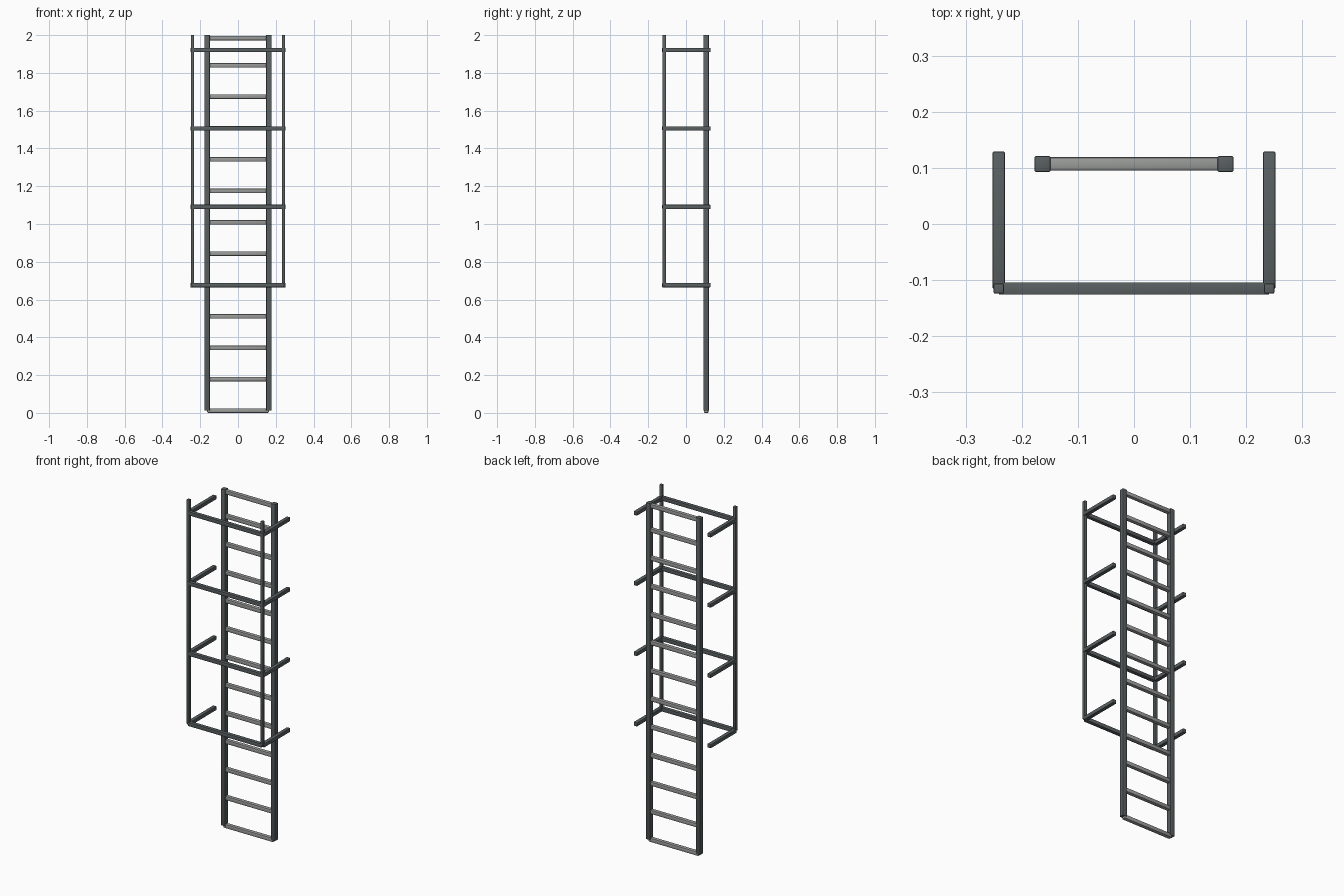
import bpy
from mathutils import Vector

cube = bpy.data.objects.get("Cube")
if cube:
    bpy.data.objects.remove(cube, do_unlink=True)


def material(name, color):
    mat = bpy.data.materials.new(name)
    mat.use_nodes = True
    mat.diffuse_color = color
    mat.node_tree.nodes["Principled BSDF"].inputs["Base Color"].default_value = color
    return mat


dark_steel = material("dark steel", (0.10, 0.115, 0.12, 1))
light_steel = material("light steel", (0.32, 0.33, 0.32, 1))


def bar(name, start, end, width, mat, bevel):
    """Square bar with softened edges between two points."""
    a, b = Vector(start), Vector(end)
    size = [max(abs(d), width) for d in b - a]
    bpy.ops.mesh.primitive_cube_add(size=1, location=(a + b) / 2)
    ob = bpy.context.object
    ob.name = name
    ob.scale = size
    bpy.ops.object.transform_apply(location=False, rotation=False, scale=True)
    soft = ob.modifiers.new("soft edges", "BEVEL")
    soft.width = bevel
    soft.segments = 2
    bpy.ops.object.modifier_apply(modifier=soft.name)
    bpy.ops.object.shade_smooth_by_angle()
    ob.data.materials.append(mat)
    return ob


LADDER_Y, RAIL_X = 0.107, 0.163
CAGE_X, CAGE_Y, BACK_Y = 0.241, -0.115, 0.129

# Ladder rails and cage uprights
for side, s in (("left", 1), ("right", -1)):
    bar(side + "_rail", (s * RAIL_X, LADDER_Y, 0.012),
        (s * RAIL_X, LADDER_Y, 2), 0.028, dark_steel, 0.002)
    bar(side + "_cage_upright", (s * CAGE_X, CAGE_Y, 0.675),
        (s * CAGE_X, CAGE_Y, 2), 0.018, dark_steel, 0.002)

# Rungs, with the last one just below the rail tops
for i in range(13):
    z = min(0.012 + i * 0.1662, 1.984)
    bar("rung", (-RAIL_X, LADDER_Y, z), (RAIL_X, LADDER_Y, z),
        0.024, light_steel, 0.005)

# Cage hoops: one front bar and two arms reaching back
for i in range(4):
    z = 0.676 + i * 0.415
    bar("cage_front_bar", (-CAGE_X, CAGE_Y, z), (CAGE_X, CAGE_Y, z),
        0.022, dark_steel, 0.002)
    for side, s in (("left", 1), ("right", -1)):
        bar(side + "_cage_arm", (s * CAGE_X, CAGE_Y, z),
            (s * CAGE_X, BACK_Y, z), 0.022, dark_steel, 0.002)
